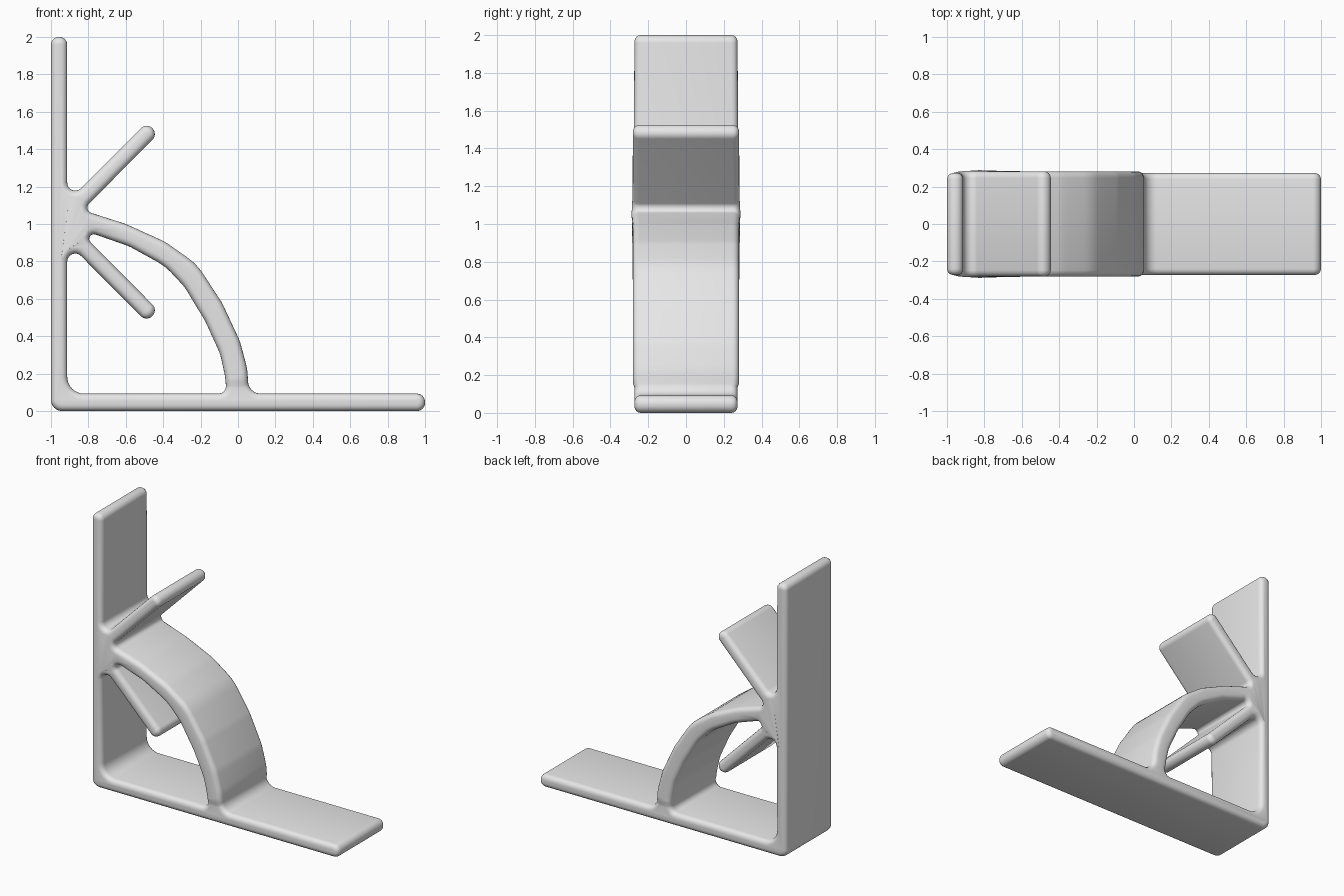
import bpy, bmesh, math
from mathutils import Vector

cube = bpy.data.objects.get("Cube")
if cube:
    bpy.data.objects.remove(cube, do_unlink=True)

EDGE = 0.034         # rounding of the long edges
HALF_WIDTH = 0.273   # half the depth along y
MIRROR_Z = 2.02      # the two struts mirror about half this height


def fillet(corners, steps=8):
    """Replace every (x, z, radius) corner by an arc."""
    out = []
    n = len(corners)
    for i, (x, z, r) in enumerate(corners):
        p = Vector((x, z))
        a = Vector(corners[i - 1][:2]) - p
        b = Vector(corners[(i + 1) % n][:2]) - p
        half = a.angle(b) / 2
        t = min(r / math.tan(half), 0.49 * min(a.length, b.length))
        r = t * math.tan(half)
        a.normalize()
        b.normalize()
        centre = p + (a + b).normalized() * (r / math.sin(half))
        start, end = p + a * t - centre, p + b * t - centre
        sweep = start.angle_signed(end)
        count = steps if abs(sweep) > 0.6 else 3
        for k in range(count + 1):
            ang = -sweep * k / count
            c, s = math.cos(ang), math.sin(ang)
            out.append(centre + Vector((start.x * c - start.y * s,
                                        start.x * s + start.y * c)))
    return out


# Side profile corners: strut tip, curved brace (outer and inner edge)
strut_tip = [(-0.427, 1.481, 0.043), (-0.489, 1.543, 0.043), (-0.913, 1.117, 0.043)]
brace_outer = [(0.05, 0.225), (0.01, 0.375), (-0.085, 0.578),
               (-0.22, 0.785), (-0.39, 0.905), (-0.6, 1.0)]
brace_inner = [(-0.068, 0.18), (-0.095, 0.305), (-0.175, 0.48),
               (-0.285, 0.663), (-0.39, 0.775), (-0.58, 0.88)]

outline = [(-1, 0, 0.06), (1, 0, 0.044), (1, 0.093, 0.044), (0.057, 0.093, 0.08)]
outline += [(x, z, 0.3) for x, z in brace_outer]
outline += [(-0.831, 1.074, 0.03)] + strut_tip
outline += [(-0.913, 2, 0.042), (-1, 2, 0.042)]

opening = [(-0.913, 0.093, 0.09), (-0.062, 0.093, 0.08)]
opening += [(x, z, 0.3) for x, z in brace_inner]
opening += [(-0.865, 0.98, 0.025)]
opening += [(x, MIRROR_Z - z, r) for x, z, r in strut_tip]

# Filled curve, extruded with rounded edges
curve = bpy.data.curves.new("bracket_profile", "CURVE")
curve.dimensions = "2D"
curve.fill_mode = "BOTH"
curve.extrude = HALF_WIDTH - EDGE
curve.bevel_depth = EDGE
curve.bevel_resolution = 3
curve.offset = -EDGE
for corners in (outline, opening):
    pts = fillet(corners)
    spline = curve.splines.new("POLY")
    spline.points.add(len(pts) - 1)
    for point, co in zip(spline.points, pts):
        point.co = (co.x, co.y, 0, 1)
    spline.use_cyclic_u = True

profile = bpy.data.objects.new("bracket_profile", curve)
bpy.context.collection.objects.link(profile)
bpy.context.view_layer.update()
graph = bpy.context.evaluated_depsgraph_get()
mesh = bpy.data.meshes.new_from_object(profile.evaluated_get(graph))
bpy.data.objects.remove(profile, do_unlink=True)

# Stand the profile up and swell it slightly around the joint
bm = bmesh.new()
bm.from_mesh(mesh)
bmesh.ops.remove_doubles(bm, verts=bm.verts, dist=0.0002)
joint = Vector((-0.88, 1.01))
for v in bm.verts:
    x, z, y = v.co
    d = (Vector((x, z)) - joint).length
    swell = 1 + 0.06 * math.exp(-(d / 0.2) ** 2)
    if x > -0.9 and z > 0.15:
        swell = max(swell, 1.03)
    v.co = (x, -y * swell, z)
bmesh.ops.recalc_face_normals(bm, faces=bm.faces)
bm.to_mesh(mesh)
bm.free()

grey = bpy.data.materials.new("light_grey")
grey.use_nodes = True
grey.diffuse_color = (0.8, 0.8, 0.8, 1)
grey.node_tree.nodes["Principled BSDF"].inputs["Base Color"].default_value = (0.8, 0.8, 0.8, 1)
mesh.materials.clear()
mesh.materials.append(grey)

bracket = bpy.data.objects.new("bracket", mesh)
bpy.context.collection.objects.link(bracket)
bpy.context.view_layer.objects.active = bracket
bracket.select_set(True)
bpy.ops.object.shade_smooth_by_angle(angle=math.radians(40))
